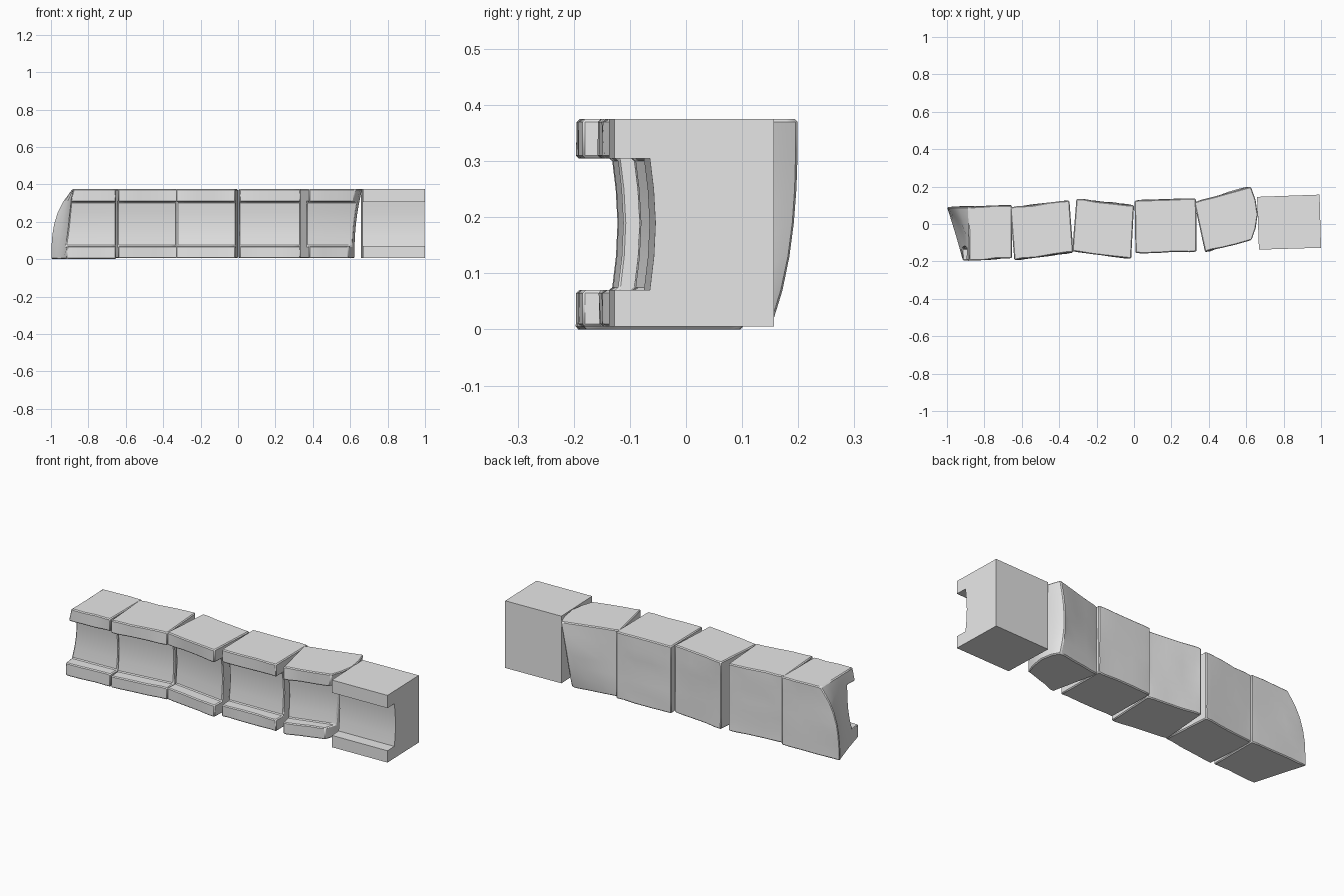
import bpy
import bmesh
import math
import random
from mathutils import Vector

if "Cube" in bpy.data.objects:
    bpy.data.objects.remove(bpy.data.objects["Cube"], do_unlink=True)

random.seed(4)
TOP = 0.375

stone = bpy.data.materials.new("plain grey stone")
stone.use_nodes = True
stone.diffuse_color = (0.8, 0.8, 0.8, 1)
stone.node_tree.nodes["Principled BSDF"].inputs["Base Color"].default_value = (0.8, 0.8, 0.8, 1)

# Cell boundaries: along the block, front to back, bottom to top
ALONG = [0, 0.12, 0.35, 0.65, 0.88, 1]
DEPTH = [0, 0.22, 0.48, 0.75, 0.93, 1]
HEIGHT = [0.005, 0.07, 0.13, 0.19, 0.25, 0.305, TOP]
NA, ND, NH = len(ALONG) - 1, len(DEPTH) - 1, len(HEIGHT) - 1


def no_wear(v, z):
    return Vector((0, 0, 0))


def broken_end(v, z):
    # Rounded away towards the top and back, hollow in the middle
    t = z / TOP
    x = 0.115 * t ** 3 * (0.3 + 0.7 * v)
    x += 0.035 * math.sin(math.pi * t) * math.sin(math.pi * v)
    return Vector((x, 0, 0))


def chipped_end(v, z):
    # Undercut at the foot, with the lower back corner worn off
    t = 1 - z / TOP
    x = 0.035 * math.sin(math.pi * v) - 0.04 * t - 0.012 * math.sin(math.pi * t)
    return Vector((x, -0.05 * v ** 4 * t ** 3, 0))


def solid(a, d, h):
    # The front is hollowed between a lower and an upper lip
    inside = 0 <= a < NA and 0 <= d < ND and 0 <= h < NH
    return inside and not (d == 0 and 0 < h < NH - 1)


def block(name, back_l, back_r, front_r, front_l,
          left_wear=no_wear, right_wear=no_wear, rough=0.004, foot=0.005):
    bl, br, fr, fl = (Vector((*p, 0)) for p in (back_l, back_r, front_r, front_l))
    bm = bmesh.new()
    verts = {}

    def corner(a, d, h):
        if (a, d, h) not in verts:
            u, v, z = ALONG[a], DEPTH[d], HEIGHT[h]
            left = fl.lerp(bl, v) + left_wear(v, z)
            right = fr.lerp(br, v) + right_wear(v, z)
            p = left.lerp(right, u)
            p.z = foot if h == 0 else z
            if d == 1 and 0 < h < NH:
                p.y += 0.01 * math.sin(math.pi * (z - 0.07) / 0.235)
            if 0 < a < NA and d in (0, ND):
                p.y += random.uniform(-rough, rough)
            verts[a, d, h] = bm.verts.new(p)
        return verts[a, d, h]

    # Skin every cell side that has no neighbour
    for a in range(NA):
        for d in range(ND):
            for h in range(NH):
                if not solid(a, d, h):
                    continue
                for axis in range(3):
                    for side in (0, 1):
                        near = [a, d, h]
                        near[axis] += 2 * side - 1
                        if solid(*near):
                            continue
                        ring = []
                        for s, t in ((0, 0), (1, 0), (1, 1), (0, 1)):
                            c = [a, d, h]
                            c[axis] += side
                            c[(axis + 1) % 3] += s
                            c[(axis + 2) % 3] += t
                            ring.append(corner(*c))
                        bm.faces.new(ring if side else ring[::-1])
    bmesh.ops.recalc_face_normals(bm, faces=bm.faces)
    mesh = bpy.data.meshes.new(name)
    bm.to_mesh(mesh)
    bm.free()
    mesh.materials.append(stone)
    obj = bpy.data.objects.new(name, mesh)
    bpy.context.collection.objects.link(obj)
    if rough:
        bevel = obj.modifiers.new("worn edges", "BEVEL")
        bevel.width = 0.005
        bevel.segments = 1
        bevel.limit_method = "ANGLE"
        bevel.angle_limit = math.radians(50)
    bpy.ops.object.select_all(action="DESELECT")
    bpy.context.view_layer.objects.active = obj
    obj.select_set(True)
    bpy.ops.object.shade_smooth_by_angle(angle=math.radians(30))


# Row of stones, each turned a little
block("broken_end_stone", (-1, 0.09), (-0.652, 0.1), (-0.652, -0.182), (-0.915, -0.195),
      left_wear=broken_end, foot=0)
block("second_stone", (-0.662, 0.088), (-0.345, 0.125), (-0.325, -0.152), (-0.64, -0.193))
block("third_stone", (-0.308, 0.135), (0, 0.1), (-0.015, -0.185), (-0.33, -0.145))
block("fourth_stone", (0.003, 0.125), (0.332, 0.135), (0.335, -0.147), (0.008, -0.155))
block("chipped_stone", (0.322, 0.115), (0.625, 0.2), (0.63, -0.085), (0.38, -0.15),
      right_wear=chipped_end)
block("straight_end_stone", (0.658, 0.145), (0.992, 0.157), (1, -0.127), (0.668, -0.137), rough=0)
